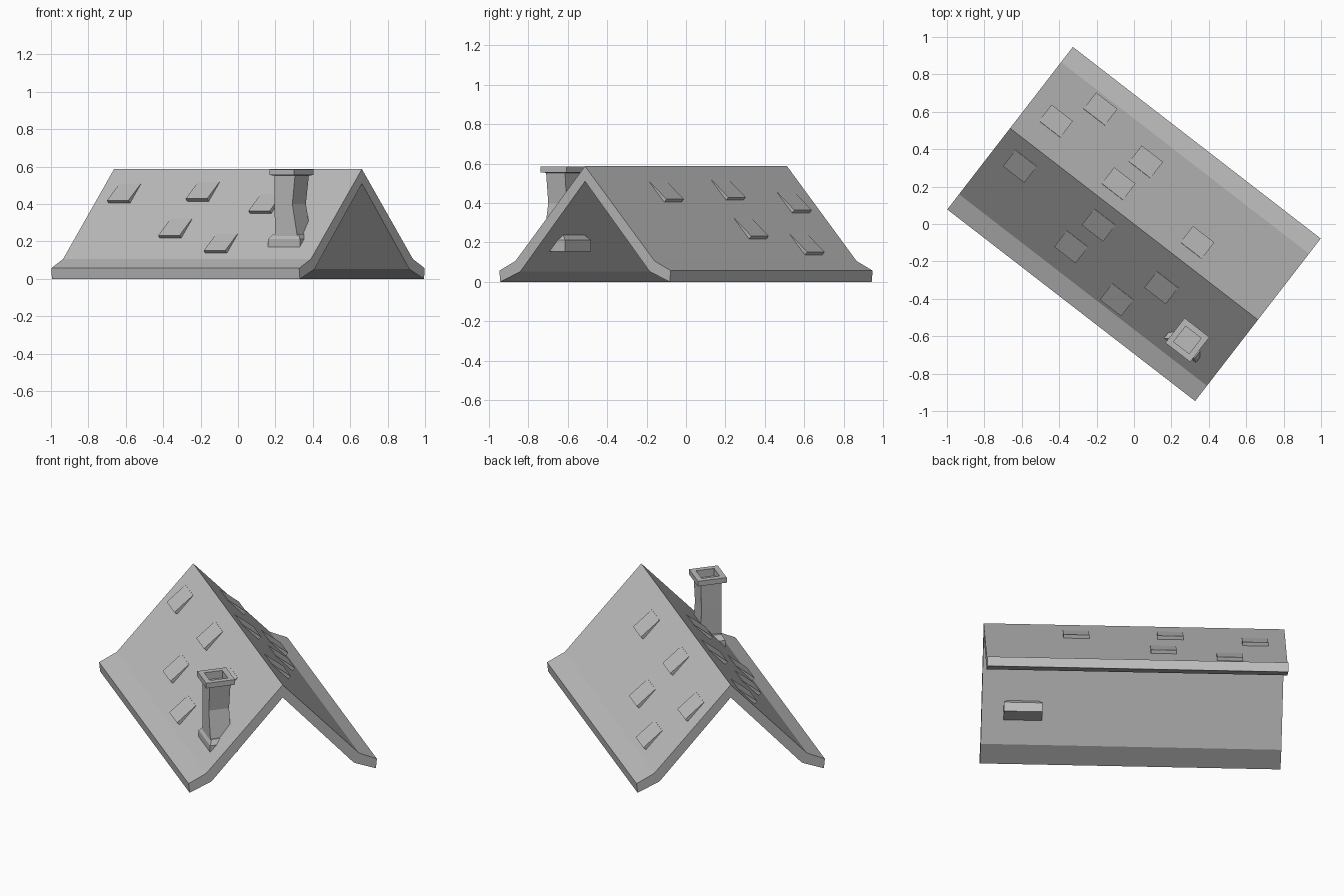
import bpy, bmesh, math

if "Cube" in bpy.data.objects:
    bpy.data.objects.remove(bpy.data.objects["Cube"])

TURN = math.radians(-37.7)   # ridge direction in plan
RIDGE_Z = 0.587
BEND = (0.446, 0.106)        # outer eave bend: distance from ridge, height
SLOPE = (RIDGE_Z - BEND[1]) / BEND[0]

stone = bpy.data.materials.new("plain_grey")
stone.use_nodes = True
stone.diffuse_color = (0.5, 0.5, 0.5, 1)
bsdf = stone.node_tree.nodes["Principled BSDF"]
bsdf.inputs["Base Color"].default_value = (0.5, 0.5, 0.5, 1)
bsdf.inputs["Roughness"].default_value = 0.8


def loft(name, rings):
    """Skin a closed solid through rings of equal point count."""
    bm = bmesh.new()
    loops = [[bm.verts.new(p) for p in ring] for ring in rings]
    count = len(loops[0])
    for low, high in zip(loops, loops[1:]):
        for i in range(count):
            j = (i + 1) % count
            bm.faces.new((low[i], low[j], high[j], high[i]))
    bm.faces.new(loops[0][::-1])
    bm.faces.new(loops[-1])
    bmesh.ops.recalc_face_normals(bm, faces=bm.faces)
    mesh = bpy.data.meshes.new(name)
    bm.to_mesh(mesh)
    bm.free()
    mesh.materials.append(stone)
    obj = bpy.data.objects.new(name, mesh)
    obj.rotation_euler.z = TURN
    bpy.context.collection.objects.link(obj)
    return obj


def rect(u0, u1, v0, v1, z):
    return [(u0, v0, z), (u1, v0, z), (u1, v1, z), (u0, v1, z)]


def square(u, v, size, z):
    h = size / 2
    return rect(u - h, u + h, v - h, v + h, z)


# Roof: folded slab with flared eaves, open underneath
half = [BEND, (0.549, 0.057), (0.543, 0.0), (0.415, 0.052)]
profile = [(0, RIDGE_Z)] + half + [(0, 0.51)] + [(-v, z) for v, z in reversed(half)]
loft("roof", [[(u, v, z) for v, z in profile] for u in (-0.8375, 0.8375)])


# Raised shingles: wedges flush at the top and lifted at the lower edge
def shingle(name, u, v, side):
    cos, sin = 1 / math.hypot(1, SLOPE), SLOPE / math.hypot(1, SLOPE)
    top, low = v - 0.05, v + 0.045

    def point(dist, lift):
        return (side * (dist + lift * sin), RIDGE_Z - SLOPE * dist + lift * cos)

    section = [point(top, -0.01), point(top, 0.002), point(low, 0.021), point(low, -0.005)]
    loft(name, [[(end, y, z) for y, z in section] for end in (u - 0.072, u + 0.072)])


spots = [(-0.671, 0.124), (-0.146, 0.115), (-0.191, 0.297), (0.324, 0.175), (0.175, 0.372)]
for n, (u, v) in enumerate(spots, 1):
    shingle(f"front_shingle_{n}", u, v, -1)
    shingle(f"back_shingle_{n}", -u - 0.343, v, 1)

# Chimney base: block with a bevelled top
loft("chimney_base", [
    rect(0.50, 0.715, -0.385, -0.223, 0.155),
    rect(0.50, 0.715, -0.385, -0.223, 0.212),
    rect(0.525, 0.695, -0.37, -0.25, 0.24),
])

# Chimney stack: slightly crooked shaft, flared cap and sunken flue
CU, CV = 0.605, -0.316
loft("chimney_stack", [
    rect(0.54, 0.692, -0.375, -0.254, 0.22),
    rect(0.537, 0.657, -0.375, -0.257, 0.40),
    rect(0.536, 0.675, -0.375, -0.254, 0.553),
    square(CU, CV, 0.168, 0.555),
    square(CU, CV, 0.168, 0.586),
    square(CU, CV, 0.105, 0.586),
    square(CU, CV, 0.105, 0.54),
])
